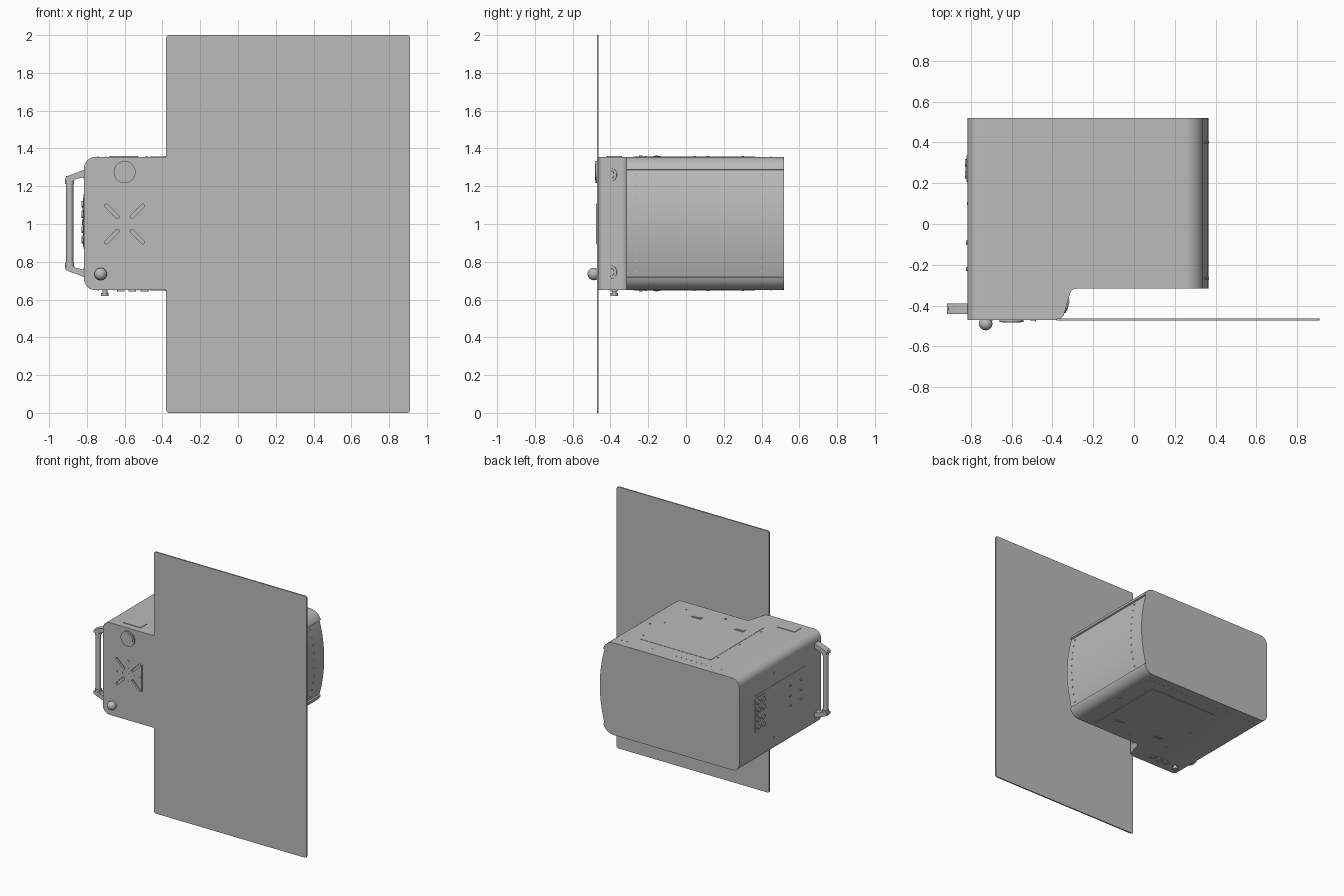
import bpy, bmesh, math
from mathutils import Vector, Matrix

if "Cube" in bpy.data.objects:
    bpy.data.objects.remove(bpy.data.objects["Cube"])

grey = bpy.data.materials.new("plain grey")
grey.use_nodes = True
TONE = (0.5, 0.5, 0.5, 1)
grey.diffuse_color = TONE
grey.node_tree.nodes["Principled BSDF"].inputs["Base Color"].default_value = TONE

MID = 1.003            # height of the cabinet's centre line
TOP, BOTTOM = 1.355, 0.65
RIGHT, FRONT, BACK = -0.815, -0.47, 0.52
TURN = {"x": Matrix.Rotation(math.pi / 2, 4, "Y"),
        "y": Matrix.Rotation(math.pi / 2, 4, "X"), "z": Matrix()}


def finish(name, bm, smooth=True):
    bmesh.ops.recalc_face_normals(bm, faces=bm.faces)
    mesh = bpy.data.meshes.new(name)
    bm.to_mesh(mesh)
    bm.free()
    ob = bpy.data.objects.new(name, mesh)
    bpy.context.collection.objects.link(ob)
    mesh.materials.append(grey)
    if smooth:
        shade(ob)
    return ob


def shade(ob):
    bpy.ops.object.select_all(action="DESELECT")
    ob.select_set(True)
    bpy.context.view_layer.objects.active = ob
    bpy.ops.object.shade_smooth_by_angle(angle=math.radians(30))


def extrude(name, pts, axis, lo, hi):
    """Closed outline in the plane across the axis, swept from lo to hi."""
    place = {"y": lambda a, b: (a, lo, b), "z": lambda a, b: (a, b, lo),
             "x": lambda a, b: (lo, a, b)}[axis]
    bm = bmesh.new()
    face = bm.faces.new([bm.verts.new(place(*p)) for p in pts])
    new = bmesh.ops.extrude_face_region(bm, geom=[face])["geom"]
    step = Vector([(hi - lo) * (axis == c) for c in "xyz"])
    bmesh.ops.translate(bm, vec=step, verts=[v for v in new if isinstance(v, bmesh.types.BMVert)])
    return finish(name, bm)


def arc(cx, cz, r, a, b, n=8):
    return [(cx + r * math.cos(math.radians(a + (b - a) * i / n)),
             cz + r * math.sin(math.radians(a + (b - a) * i / n))) for i in range(n + 1)]


def rounded(x0, x1, z0, z1, r, n=5):
    return (arc(x1 - r, z1 - r, r, 0, 90, n) + arc(x0 + r, z1 - r, r, 90, 180, n)
            + arc(x0 + r, z0 + r, r, 180, 270, n) + arc(x1 - r, z0 + r, r, 270, 360, n))


def disc(name, at, r, depth, axis, r2=None, sides=32):
    bm = bmesh.new()
    bmesh.ops.create_cone(bm, cap_ends=True, segments=sides, radius1=r,
                          radius2=r if r2 is None else r2, depth=depth,
                          matrix=Matrix.Translation(at) @ TURN[axis])
    return finish(name, bm)


def cut(ob, cutter):
    mod = ob.modifiers.new("cut", "BOOLEAN")
    mod.operation, mod.object, mod.solver = "DIFFERENCE", cutter, "EXACT"
    cutter.hide_render = True
    bpy.context.view_layer.objects.active = ob
    bpy.ops.object.modifier_apply(modifier=mod.name)
    bpy.data.objects.remove(cutter)


# Cabinet: rounded right corners, bulged left side
bulge = arc(-0.66, MID, 1.025, -16, 16, 20)
shoulder = arc(0.25, TOP - 0.09, 0.09, 16, 90)
profile = (bulge + shoulder + arc(RIGHT + 0.06, TOP - 0.06, 0.06, 90, 180)
           + arc(RIGHT + 0.06, BOTTOM + 0.06, 0.06, 180, 270)
           + [(x, 2 * MID - z) for x, z in reversed(shoulder)])
cabinet = extrude("cabinet", profile, "y", FRONT, BACK)

# Notch that leaves the narrow front neck with a sloped flank
notch = ([(1, -0.6), (1, -0.315)] + arc(-0.28, -0.35, 0.035, 90, 165)
         + [(-0.345, -0.45), (-0.36, -0.463), (-0.38, -0.469), (-0.38, -0.6)])
cut(cabinet, extrude("notch_cutter", notch, "z", 0.3, 1.7))

# Diagonal slots and the holes around them in the front plate
for k in range(4):
    a = math.radians(45 + 90 * k)
    turn = Matrix.Rotation(a, 2)
    pts = [turn @ Vector(p) for p in rounded(0.045, 0.145, -0.009, 0.009, 0.0085)]
    cut(cabinet, extrude("slot_cutter", [(p.x - 0.6, p.y + 1) for p in pts], "y", -0.5, -0.455))
    b = math.radians(90 * k)
    for r, size in ((0.1, 0.009), (0.05, 0.005)):
        disc("slot_screw", (-0.6 + r * math.cos(b), FRONT, 1 + r * math.sin(b)),
             size, 0.006, "y", sides=16)
shade(cabinet)
disc("slot_centre_screw", (-0.6, FRONT, 1), 0.009, 0.006, "y", sides=16)
extrude("front_ridge", rounded(-0.487, -0.481, 0.9, 1.105, 0.002), "y", -0.477, -0.46)

# Thin upright sheet
extrude("front_sheet", rounded(-0.38, 0.91, 0, 2, 0.015), "y", -0.472, -0.462)

# Round cover and ball knob on the front
disc("round_cover", (-0.6, -0.473, 1.275), 0.058, 0.012, "y")
disc("round_cover_face", (-0.6, -0.478, 1.275), 0.046, 0.008, "y")
bm = bmesh.new()
bmesh.ops.create_uvsphere(bm, u_segments=32, v_segments=16, radius=0.033,
                          matrix=Matrix.Translation((-0.727, -0.488, 0.735)))
finish("ball_knob", bm)

# Side handle: bar, collars and tapered brackets
disc("handle_bar", (-0.891, -0.415, MID), 0.019, 0.5, "z")
for s in (1, -1):
    bracket = [(-0.81, 0.285), (-0.905, 0.25), (-0.916, 0.24), (-0.916, 0.225),
               (-0.868, 0.225), (-0.86, 0.235), (-0.81, 0.245)]
    extrude("handle_bracket", [(x, MID + s * z) for x, z in bracket], "y", -0.44, -0.39)
    disc("handle_collar", (-0.891, -0.415, MID + s * 0.225), 0.024, 0.03, "z")

    # Round plugs on the sloped flank
    plug = disc("flank_plug", (0, 0, 0), 0.036, 0.012, "x")
    plug.location = (-0.331, -0.4, MID + s * 0.258)
    plug.rotation_euler = (0, 0, math.radians(-15))
    disc_cap = disc("flank_plug_cap", (0, 0, 0), 0.022, 0.02, "x")
    disc_cap.location, disc_cap.rotation_euler = plug.location, plug.rotation_euler

# Top and bottom hatches with latches and screws
for side, z in (("top", TOP), ("bottom", BOTTOM)):
    def plate(part, x0, x1, y0, y1, r, h):
        extrude(side + "_" + part, rounded(x0, x1, y0, y1, r), "z", z - h, z + h)
    plate("hatch", -0.465, 0.13, -0.277, 0.365, 0.004, 0.002)
    for x in (-0.348, 0.014):
        plate("latch", x - 0.039, x + 0.039, -0.175, -0.135, 0.006, 0.006)
        plate("latch_grip", x - 0.028, x + 0.028, -0.163, -0.147, 0.004, 0.008)
    disc(side + "_hatch_lock", (-0.167, -0.24, z), 0.009, 0.014, "z", sides=16)
    for x in (-0.485, 0.15):
        for y in (0.302, 0.045, -0.215):
            disc(side + "_hatch_screw", (x, y, z), 0.005, 0.008, "z", sides=12)
    disc(side + "_stud", (0.225, 0.115, z), 0.008, 0.008, "z", sides=16)
    for i in range(24):
        disc(side + "_rivet", (-0.74 + i * 0.042, 0.45, z), 0.003, 0.004, "z", sides=8)
extrude("top_front_label", rounded(-0.68, -0.53, -0.42, -0.34, 0.004), "z", TOP - 0.003, TOP + 0.004)

# Rivet rows around the bulged side
for y in (-0.265, 0.4):
    for x, z in bulge[1:-1:2]:
        disc("bulge_rivet", (x, y, z), 0.006, 0.008, "x", sides=10)

# Bottom peg and small pads
disc("peg_stem", (-0.705, -0.38, 0.64), 0.013, 0.03, "z")
disc("peg_foot", (-0.705, -0.38, 0.628), 0.02, 0.016, "z", 0.02)
for x in (-0.62, -0.56, -0.495):
    extrude("bottom_pad", rounded(x - 0.02, x + 0.02, -0.4, -0.36, 0.006), "z", 0.643, 0.66)

# Right side panel with a connector cluster
extrude("side_panel", rounded(-0.28, 0.35, 0.87, 1.16, 0.005), "x", RIGHT - 0.002, RIGHT + 0.01)
extrude("connector_plate", rounded(0.205, 0.335, 0.88, 1.14, 0.008), "x", RIGHT - 0.006, RIGHT + 0.01)
for z in (0.915, 0.97, 1.05, 1.105):
    for y in (0.24, 0.3):
        disc("connector", (RIGHT - 0.006, y, z), 0.018, 0.016, "x", sides=20)
extrude("connector_switch", rounded(0.225, 0.315, 0.995, 1.025, 0.004), "x", RIGHT - 0.01, RIGHT)
for y in (-0.09, -0.22):
    for z in (0.93, 1.003, 1.08):
        disc("side_stud", (RIGHT - 0.002, y, z), 0.01, 0.012, "x", sides=16)
for z in (0.76, 1.25):
    disc("side_screw", (RIGHT, 0.1, z), 0.008, 0.008, "x", sides=16)
